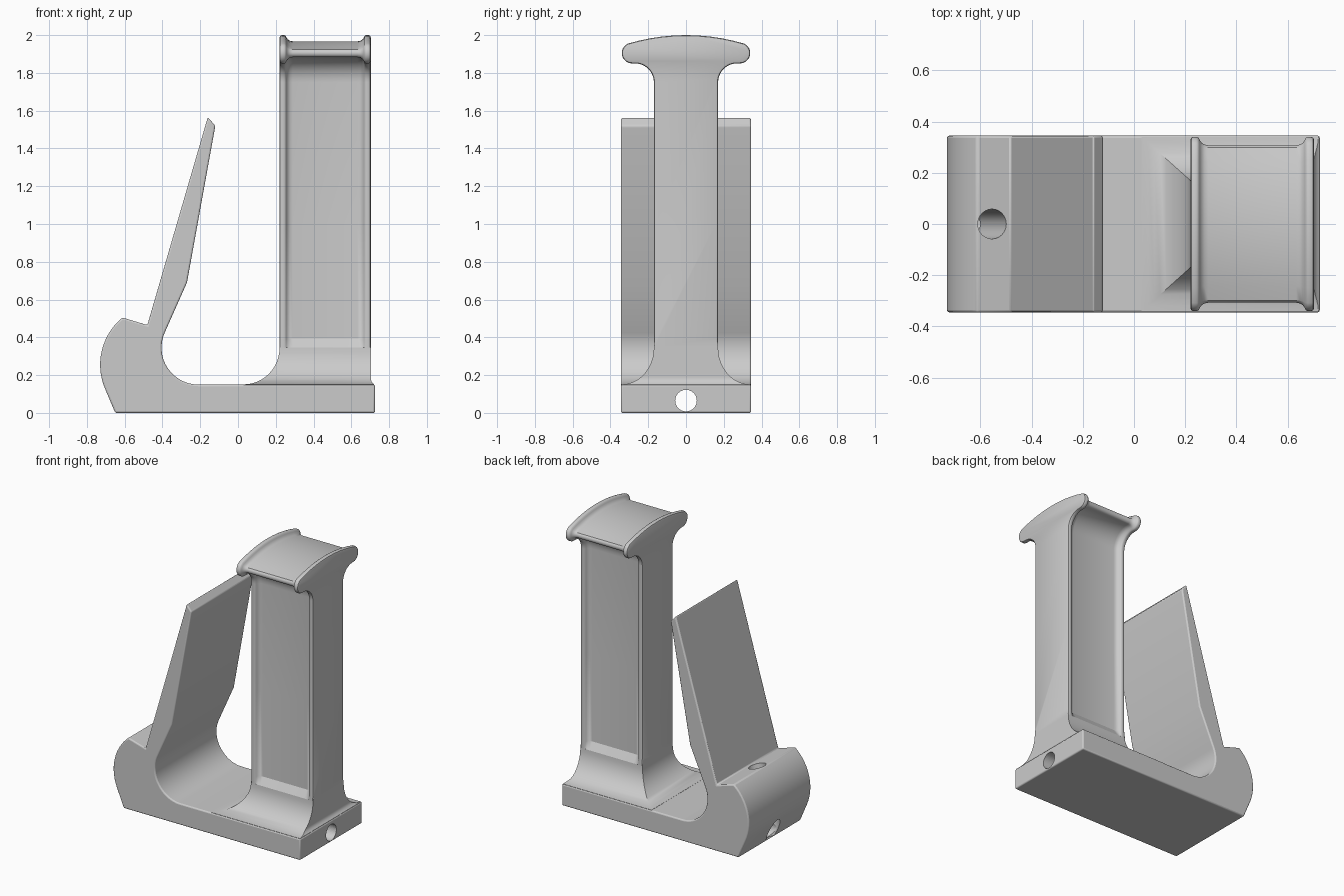
import bpy, bmesh, math
from mathutils import Vector

if "Cube" in bpy.data.objects:
    bpy.data.objects.remove(bpy.data.objects["Cube"])


def arc(cx, cz, r, a0, a1, n):
    return [(cx + r * math.cos(math.radians(a0 + (a1 - a0) * i / n)),
             cz + r * math.sin(math.radians(a0 + (a1 - a0) * i / n))) for i in range(n + 1)]


def loft(name, rings):
    """Skin a list of closed rings and cap both ends."""
    bm = bmesh.new()
    vs = [[bm.verts.new(p) for p in r] for r in rings]
    n = len(rings[0])
    for a, b in zip(vs, vs[1:]):
        for i in range(n):
            j = (i + 1) % n
            bm.faces.new((a[i], a[j], b[j], b[i]))
    bm.faces.new(vs[0])
    bm.faces.new(vs[-1])
    bmesh.ops.recalc_face_normals(bm, faces=bm.faces)
    me = bpy.data.meshes.new(name)
    bm.to_mesh(me)
    bm.free()
    ob = bpy.data.objects.new(name, me)
    bpy.context.collection.objects.link(ob)
    return ob


def smooth(ob):
    bpy.ops.object.select_all(action='DESELECT')
    ob.select_set(True)
    bpy.context.view_layer.objects.active = ob
    bpy.ops.object.shade_smooth_by_angle(angle=math.radians(32))


def drill(target, name, p, q, r1, r2):
    """Cut a round hole from p to q."""
    p, q = Vector(p), Vector(q)
    bpy.ops.mesh.primitive_cone_add(vertices=40, radius1=r1, radius2=r2,
                                    depth=(q - p).length, location=(p + q) / 2)
    c = bpy.context.object
    c.name = name
    c.rotation_euler = (q - p).to_track_quat('Z', 'Y').to_euler()
    c.hide_render = True
    c.hide_set(True)
    m = target.modifiers.new(name, 'BOOLEAN')
    m.operation, m.solver, m.object = 'DIFFERENCE', 'EXACT', c


# base plate with rounded heel and springy lever, one side profile
prof = [(0.725, 0), (0.725, 0.15)]
prof += arc(-0.21, 0.345, 0.195, 270, 156, 16)
prof += [(-0.27, 0.69), (-0.12, 1.52), (-0.16, 1.565), (-0.48, 0.465)]
prof += arc(-0.407, 0.255, 0.323, 129.4, 202.8, 14)
prof += [(-0.65, 0)]
base = loft("base_and_lever", [[(x, y, z) for x, z in prof] for y in (-0.345, 0.345)])
bev = base.modifiers.new("edge_round", 'BEVEL')
bev.width, bev.segments, bev.limit_method = 0.009, 3, 'ANGLE'
bev.angle_limit = math.radians(40)

# bore along the base, and tilted bore from the heel step to the heel foot
drill(base, "base_bore", (-0.9, 0, 0.065), (0.9, 0, 0.065), 0.057, 0.057)
drill(base, "heel_bore", (-0.69, 0, 0.02), (-0.53, 0, 0.57), 0.058, 0.058)
smooth(base)

# flared skirt joining the post to the base
rings = [[(0.03, -0.34, 0.14), (0.72, -0.34, 0.14), (0.72, 0.34, 0.14), (0.03, 0.34, 0.14)]]
for i in range(13):
    a = math.radians(90 - 90 * i / 12)
    xl, yh = 0.03 + 0.19 * math.cos(a), 0.34 - 0.17 * math.cos(a)
    z = 0.345 - 0.194 * math.sin(a)
    xr = 0.703 + 0.018 * max(0, 1 - (z - 0.15) / 0.03) ** 2
    rings.append([(xl, -yh, z), (xr, -yh, z), (xr, yh, z), (xl, yh, z)])
smooth(loft("post_skirt", rings))

# T-shaped post section: right half in (y, z), then mirrored
half = [(0.17, 0.345), (0.17, 0.395), (0.17, 1.0)]
half += arc(0.27, 1.75, 0.10, 180, 90, 10)
half += arc(0.285, 1.905, 0.055, -90, 65, 12)
half += [(y, 2.0 - 0.045 * (y / 0.308) ** 2) for y in (0.25, 0.19, 0.13, 0.065)]
tee = half + [(0, 2.0)] + [(-y, z) for y, z in reversed(half)]


def inset(d):
    """Move the section outline inward by d, keeping its foot in place."""
    out = []
    for i, (y, z) in enumerate(tee):
        if i in (0, len(tee) - 1):
            out.append((y, z))
            continue
        (y0, z0), (y1, z1) = tee[i - 1], tee[i + 1]
        ln = math.hypot(y1 - y0, z1 - z0)
        out.append((y - d * (z1 - z0) / ln, z + d * (y1 - y0) / ln))
    return out


# rounded rims at both ends, shallow recess between them
side = [(0.22, 0.012), (0.2235, 0.0035), (0.232, 0.0), (0.246, 0.0), (0.2525, 0.004),
        (0.257, 0.013), (0.264, 0.023), (0.275, 0.030), (0.29, 0.033)]
stations = side + [(0.923 - x, d) for x, d in reversed(side)]
smooth(loft("post_with_head", [[(x, y, z) for y, z in inset(d)] for x, d in stations]))
